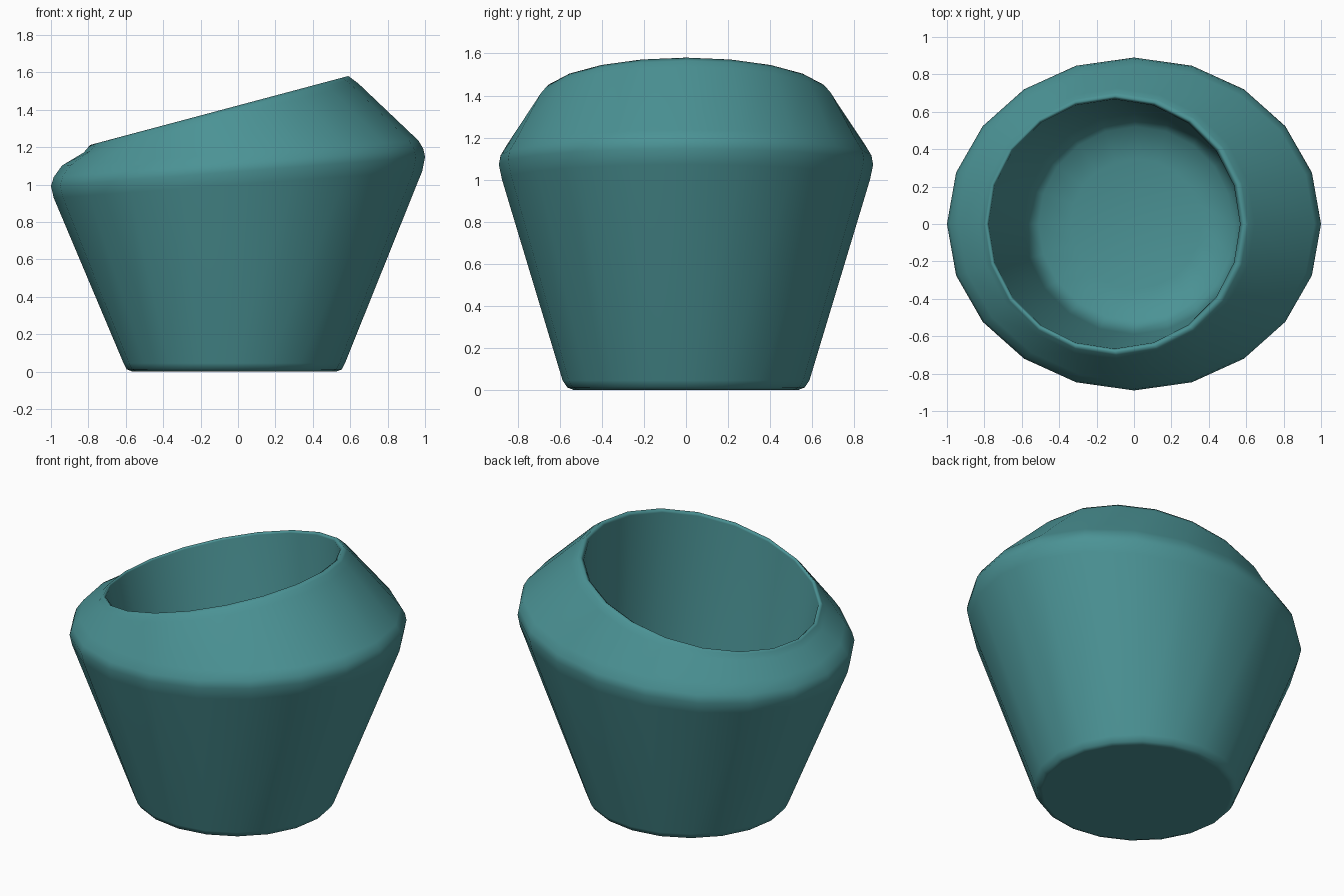
import bpy, bmesh, math

if "Cube" in bpy.data.objects:
    bpy.data.objects.remove(bpy.data.objects["Cube"])

SIDES = 20
# Rings from base to shoulder, over the rim and down into the bowl:
# (centre x, centre z, radius x, radius y, slope of the ring along x)
RINGS = [
    (-0.02, 0.0, 0.545, 0.535, 0.0),
    (-0.02, 0.012, 0.575, 0.565, 0.0),
    (-0.02, 0.045, 0.592, 0.587, 0.0),
    (0.0, 1.0, 0.985, 0.875, 0.073),
    (0.0, 1.07, 1.0, 0.89, 0.078),
    (0.003, 1.115, 0.988, 0.882, 0.076),
    (0.012, 1.168, 0.953, 0.85, 0.07),
    (-0.09, 1.355, 0.735, 0.725, 0.25),
    (-0.095, 1.383, 0.705, 0.70, 0.259),
    (-0.10, 1.396, 0.69, 0.685, 0.267),
    (-0.105, 1.383, 0.672, 0.667, 0.267),
    (0.0, 0.42, 0.59, 0.59, 0.05),
    (0.01, 0.32, 0.52, 0.52, 0.0),
    (0.01, 0.28, 0.35, 0.35, 0.0),
]

bm = bmesh.new()
loops = []
for cx, cz, rx, ry, slope in RINGS:
    loop = []
    for i in range(SIDES):
        a = 2 * math.pi * i / SIDES
        dx = rx * math.cos(a)
        loop.append(bm.verts.new((cx + dx, ry * math.sin(a), cz + slope * dx)))
    loops.append(loop)

# Walls
for lo, hi in zip(loops, loops[1:]):
    for i in range(SIDES):
        j = (i + 1) % SIDES
        bm.faces.new((lo[i], lo[j], hi[j], hi[i]))

# Flat underside and the bottom of the bowl
bm.faces.new(loops[0][::-1])
tip = bm.verts.new((0.01, 0, 0.27))
for i in range(SIDES):
    bm.faces.new((loops[-1][i], loops[-1][(i + 1) % SIDES], tip))

bm.normal_update()
for f in bm.faces:
    f.smooth = True
mesh = bpy.data.meshes.new("tilted_pot")
bm.to_mesh(mesh)
bm.free()
pot = bpy.data.objects.new("tilted_pot", mesh)
bpy.context.collection.objects.link(pot)

# Clean shading on the long walls
pot.modifiers.new("weighted_normals", 'WEIGHTED_NORMAL')

mat = bpy.data.materials.new("teal_glaze")
mat.diffuse_color = (0.07, 0.29, 0.30, 1)
mat.use_nodes = True
mat.node_tree.nodes["Principled BSDF"].inputs["Base Color"].default_value = mat.diffuse_color
mesh.materials.append(mat)
